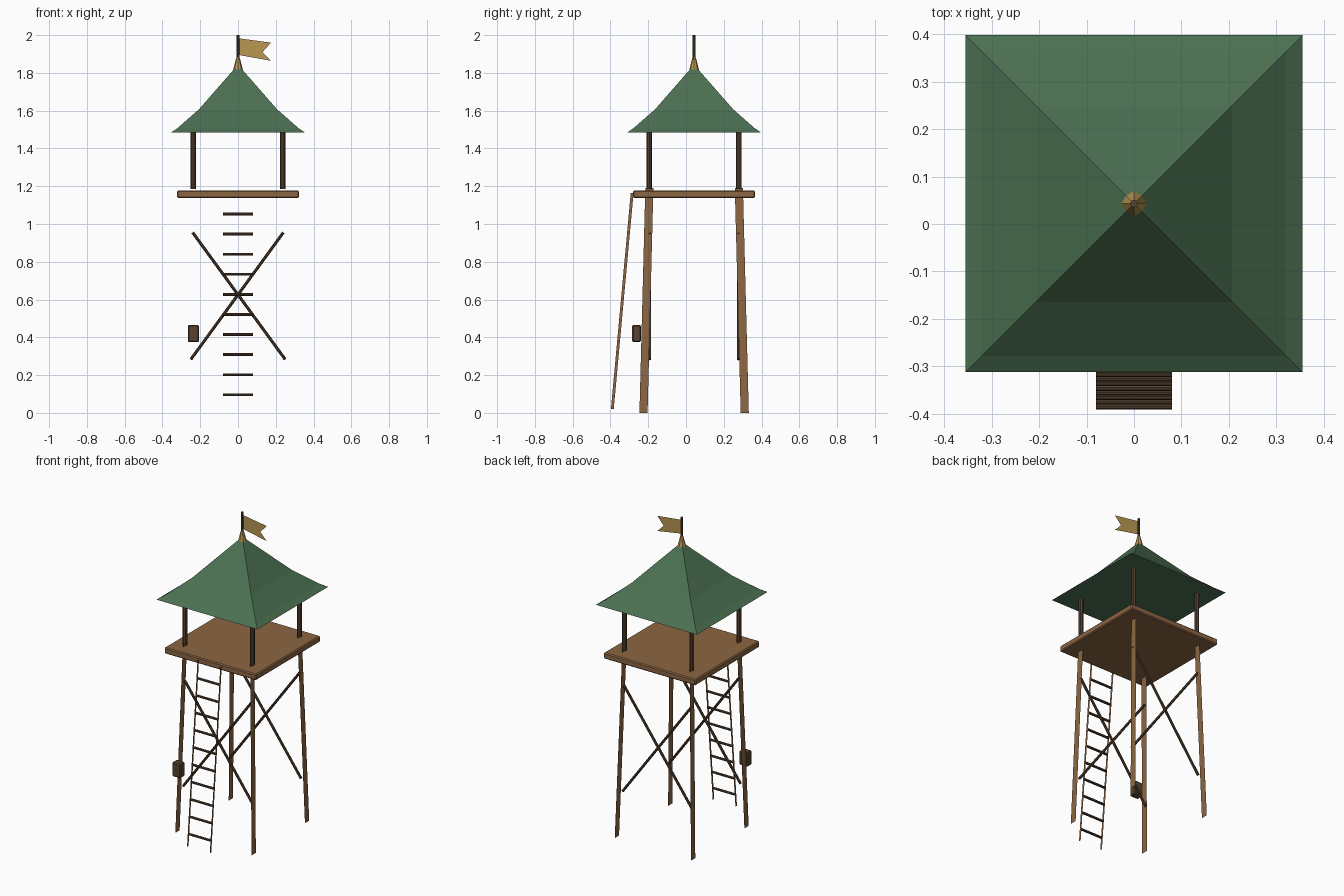
import bpy, bmesh, math
from mathutils import Vector

if "Cube" in bpy.data.objects:
    bpy.data.objects.remove(bpy.data.objects["Cube"])

CY = 0.043  # tower axis in y


def material(name, rgb):
    m = bpy.data.materials.new(name)
    m.diffuse_color = (*rgb, 1)
    m.use_nodes = True
    m.node_tree.nodes["Principled BSDF"].inputs["Base Color"].default_value = m.diffuse_color
    return m


WOOD = material("light wood", (0.263, 0.133, 0.056))
DARK = material("dark wood", (0.095, 0.056, 0.031))
GREEN = material("roof green", (0.072, 0.162, 0.084))
GOLD = material("gold", (0.479, 0.310, 0.085))


def mesh_object(name, verts, faces, mat):
    me = bpy.data.meshes.new(name)
    me.from_pydata(verts, [], faces)
    me.materials.append(mat)
    ob = bpy.data.objects.new(name, me)
    bpy.context.collection.objects.link(ob)
    return ob


def box(name, lo, hi, mat, bevel):
    bm = bmesh.new()
    bmesh.ops.create_cube(bm, size=1)
    for v in bm.verts:
        v.co = [(a + b) / 2 + c * (b - a) for a, b, c in zip(lo, hi, v.co)]
    ob = mesh_object(name, [], [], mat)
    bm.to_mesh(ob.data)
    bm.free()
    mod = ob.modifiers.new("bevel", "BEVEL")
    mod.width, mod.segments = bevel, 1
    return ob


def rod(name, a, b, r1, mat, r2=None, sides=8):
    a, b = Vector(a), Vector(b)
    d = b - a
    bm = bmesh.new()
    bmesh.ops.create_cone(bm, cap_ends=True, segments=sides, radius1=r1,
                          radius2=r1 if r2 is None else r2, depth=d.length)
    rot = d.to_track_quat("Z", "Y")
    for v in bm.verts:
        v.co = rot @ v.co + (a + b) / 2
    ob = mesh_object(name, [], [], mat)
    bm.to_mesh(ob.data)
    bm.free()
    return ob


def strip(name, a, b, width, mat):
    """Flat plank from a to b, spread along y."""
    w = Vector((0, width / 2, 0))
    a, b = Vector(a), Vector(b)
    return mesh_object(name, [a - w, a + w, b + w, b - w], [(0, 1, 2, 3)], mat)


# Leaning flat legs and the roof posts above them
for sx in (-1, 1):
    for sy in (-1, 1):
        strip("leg", (sx * 0.268, CY + sy * 0.268, 0),
              (sx * 0.237, CY + sy * 0.237, 1.19), 0.043, WOOD)
        rod("roof_post", (sx * 0.237, CY + sy * 0.237, 1.185),
            (sx * 0.237, CY + sy * 0.237, 1.49), 0.014, DARK)

# Cross braces on front and back
for sy in (-1, 1):
    for sx in (-1, 1):
        y = CY + sy * 0.235
        rod("cross_brace", (sx * 0.25, y, 0.283), (-sx * 0.24, y, 0.955), 0.008, DARK)

# Platform
box("platform", (-0.323, CY - 0.323, 1.138), (0.323, CY + 0.323, 1.177), WOOD, 0.006)

# Ladder
foot, head = Vector((0, -0.39, 0.02)), Vector((0, -0.285, 1.165))
for sx in (-1, 1):
    off = Vector((sx * 0.08, 0, 0))
    strip("ladder_rail", foot + off, head + off, 0.015, WOOD)
for i in range(10):
    z = 0.096 + i * 0.1063
    p = foot.lerp(head, (z - foot.z) / (head.z - foot.z))
    rod("ladder_rung", (-0.08, p.y, z), (0.08, p.y, z), 0.0075, DARK)

# Small box on the front left leg
box("supply_box", (-0.266, -0.285, 0.375), (-0.206, -0.238, 0.465), DARK, 0.006)

# Flared four-sided roof with a flat underside
rings = [(0.355, 1.484), (0.32, 1.508), (0.207, 1.607), (0.010, 1.832)]
verts = [(sx * h, CY + sy * h, z) for h, z in rings
         for sx, sy in ((-1, -1), (1, -1), (1, 1), (-1, 1))]
faces = [(3, 2, 1, 0)]
for r in range(len(rings) - 1):
    for k in range(4):
        a, b = r * 4 + k, r * 4 + (k + 1) % 4
        faces.append((a, b, b + 4, a + 4))
n = len(verts)
faces.append((n - 4, n - 3, n - 2, n - 1))
mesh_object("roof", verts, faces, GREEN)

# Finial, flagpole and swallow-tailed flag
rod("finial", (0, CY, 1.815), (0, CY, 1.885), 0.026, GOLD, 0.008)
rod("flagpole", (0, CY, 1.87), (0, CY, 2.0), 0.008, DARK)
outline = [(0.004, 1.895), (0.175, 1.864), (0.130, 1.910), (0.175, 1.960), (0.004, 1.983)]
mesh_object("flag", [(x, CY - 0.03 * x, z) for x, z in outline],
            [(0, 1, 2), (0, 2, 4), (2, 3, 4)], GOLD)
